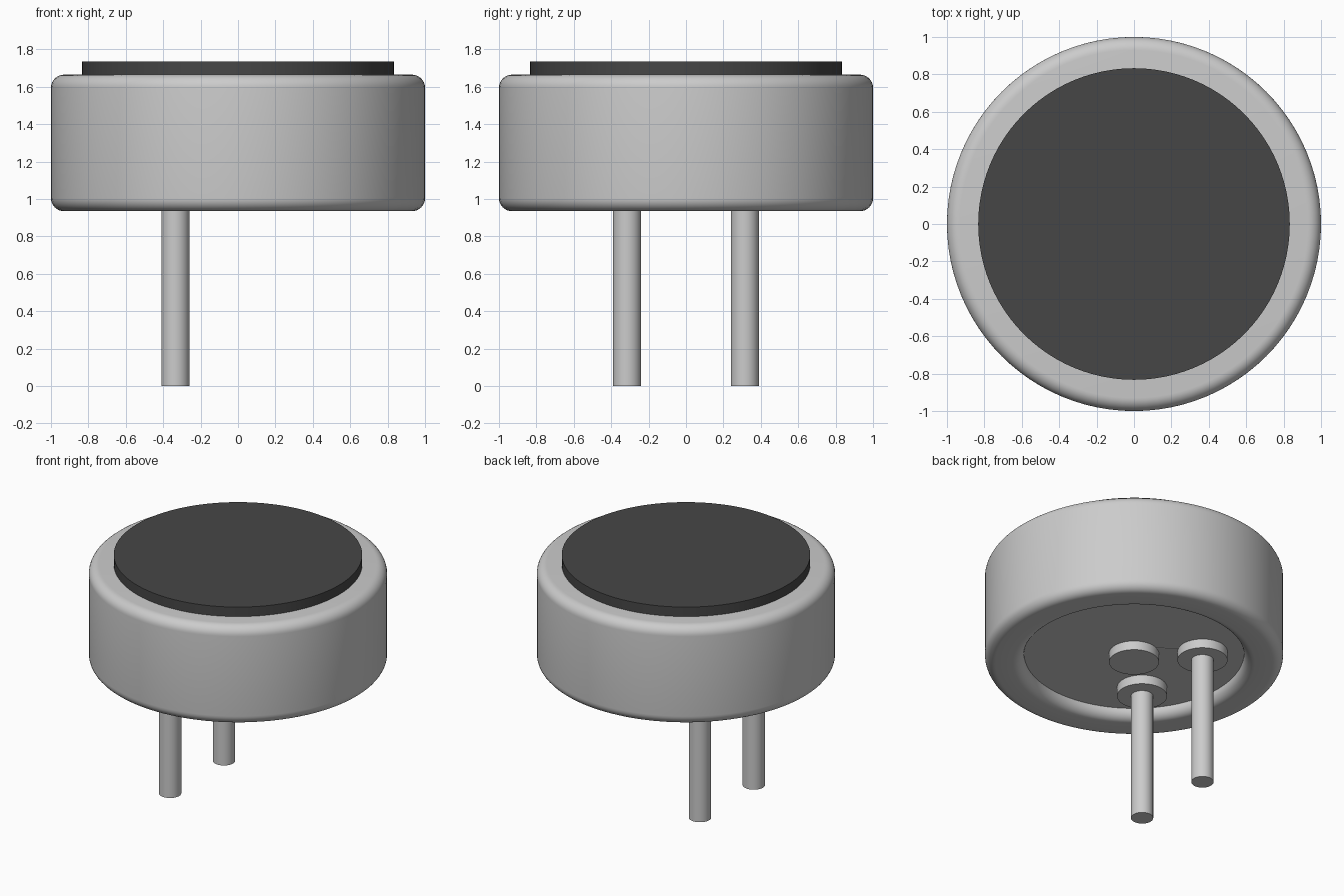
import bpy, bmesh, math
from mathutils import Matrix

cube = bpy.data.objects.get("Cube")
if cube:
    bpy.data.objects.remove(cube, do_unlink=True)


def make_material(name, value):
    mat = bpy.data.materials.new(name)
    mat.use_nodes = True
    colour = (value, value, value, 1)
    mat.diffuse_color = colour
    mat.node_tree.nodes["Principled BSDF"].inputs["Base Color"].default_value = colour
    return mat


SILVER = make_material("silver metal", 0.6)
FELT = make_material("dark felt", 0.062)


def finish(name, bm, mat):
    """Turn a bmesh into a smooth-shaded object with sharp edges kept."""
    bmesh.ops.recalc_face_normals(bm, faces=bm.faces)
    mesh = bpy.data.meshes.new(name)
    bm.to_mesh(mesh)
    bm.free()
    mesh.materials.append(mat)
    obj = bpy.data.objects.new(name, mesh)
    bpy.context.collection.objects.link(obj)
    bpy.ops.object.select_all(action='DESELECT')
    obj.select_set(True)
    bpy.context.view_layer.objects.active = obj
    bpy.ops.object.shade_smooth_by_angle(angle=math.radians(30))
    return obj


def disc(name, x, y, z0, z1, radius, mat, sides):
    bm = bmesh.new()
    bmesh.ops.create_cone(bm, cap_ends=True, segments=sides, radius1=radius,
                          radius2=radius, depth=z1 - z0,
                          matrix=Matrix.Translation((x, y, (z0 + z1) / 2)))
    return finish(name, bm, mat)


def arc(cr, cz, radius, start, end, steps=8):
    """Points of a rounded edge in the (r, z) plane, angles in degrees."""
    angles = [math.radians(start + (end - start) * i / steps) for i in range(steps + 1)]
    return [(cr + radius * math.cos(a), cz + radius * math.sin(a)) for a in angles]


BOTTOM, FLOOR, TOP = 0.935, 1.01, 1.665

# Can: revolved profile with rounded edges and a recessed underside
profile = [(0, TOP)]
profile += arc(0.93, TOP - 0.07, 0.07, 90, 0)
profile += arc(0.93, BOTTOM + 0.07, 0.07, 0, -90)
profile += arc(0.81, BOTTOM + 0.073, 0.073, -90, -180)
profile += [(0.737, FLOOR), (0, FLOOR)]
bm = bmesh.new()
verts = [bm.verts.new((r, 0, z)) for r, z in profile]
edges = [bm.edges.new(pair) for pair in zip(verts, verts[1:])]
bmesh.ops.spin(bm, geom=verts + edges, cent=(0, 0, 0), axis=(0, 0, 1),
               angle=math.tau, steps=96, use_duplicate=False)
bmesh.ops.remove_doubles(bm, verts=bm.verts, dist=0.0005)
finish("can", bm, SILVER)

# Felt cover on top
disc("felt_cover", 0, 0, TOP, 1.735, 0.833, FELT, 96)

# Solder pads: one in the centre and one around each pin
PIN_X, PIN_Y = -0.335, 0.315
disc("centre_pad", 0, 0, 0.943, FLOOR + 0.01, 0.168, SILVER, 48)
for side, y in (("front", -PIN_Y), ("back", PIN_Y)):
    disc(side + "_pad", PIN_X, y, 0.943, FLOOR + 0.01, 0.168, SILVER, 48)
    disc(side + "_pin", PIN_X, y, 0, FLOOR, 0.075, SILVER, 48)

# Thin contact strip joining the centre pad to the back pad
bm = bmesh.new()
bmesh.ops.create_cube(bm, size=1, matrix=(
    Matrix.Translation((PIN_X / 2, PIN_Y / 2, FLOOR - 0.001))
    @ Matrix.Rotation(math.atan2(PIN_Y, PIN_X), 4, 'Z')
    @ Matrix.Diagonal((math.hypot(PIN_X, PIN_Y), 0.13, 0.006, 1))))
finish("contact_strip", bm, SILVER)
